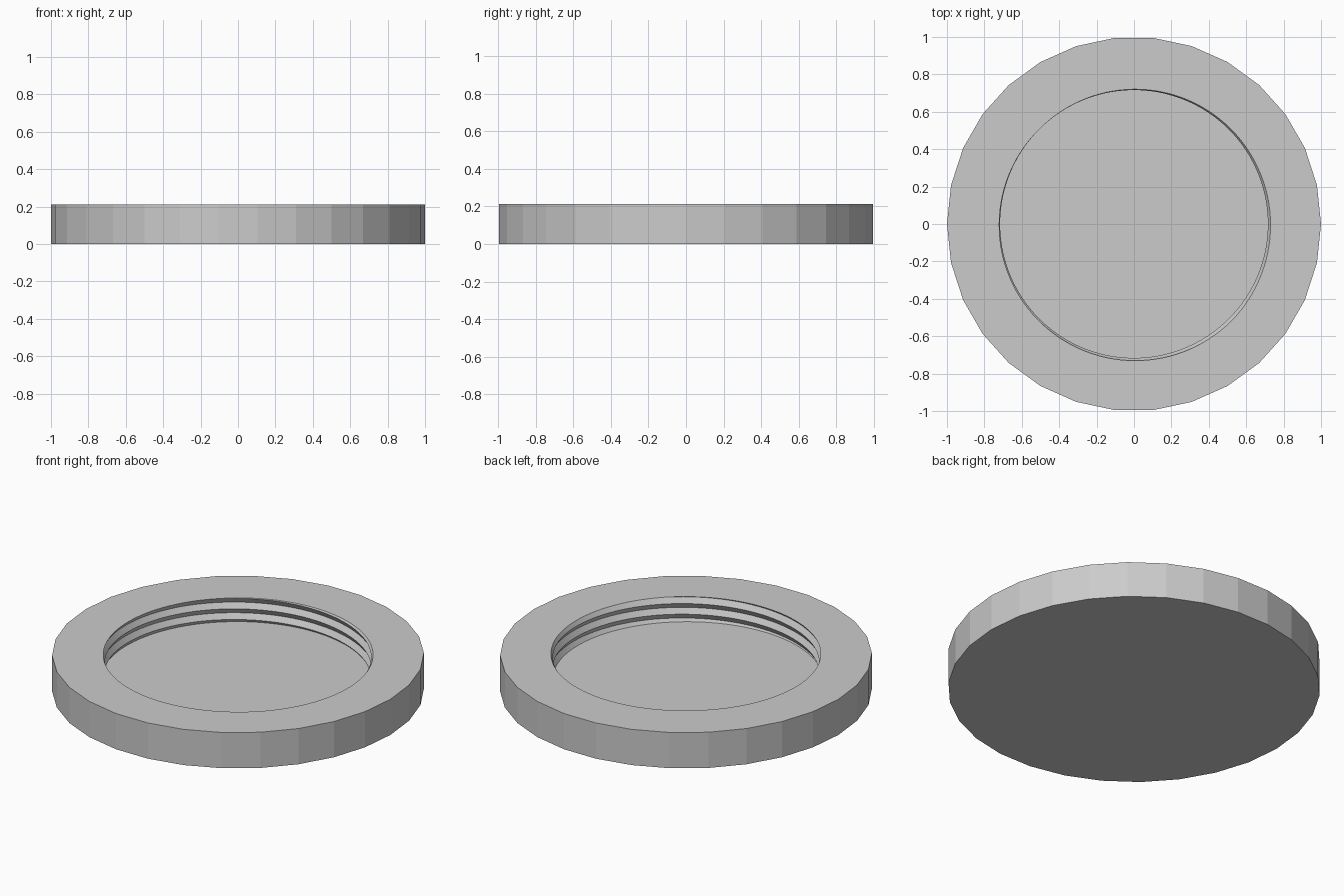
import bpy, bmesh
from math import sin, cos, tau, radians, floor

OUTER_R, SIDES, HEIGHT = 1.0, 30, 0.212
FLOOR_Z = 0.067
CREST_R, ROOT_R, PITCH = 0.716, 0.735, 0.063
START = radians(135)      # direction where a thread crest meets the rim
STEPS = 120

cube = bpy.data.objects.get("Cube")
if cube:
    bpy.data.objects.remove(cube, do_unlink=True)


def make_material(name, color):
    mat = bpy.data.materials.new(name)
    mat.use_nodes = True
    mat.diffuse_color = color
    mat.node_tree.nodes["Principled BSDF"].inputs["Base Color"].default_value = color
    return mat


def crest_height(angle):
    return HEIGHT + PITCH * (angle - START) / tau


def thread_radius(angle, z):
    """V-shaped thread: crest at whole turns, root halfway between."""
    turn = (z - crest_height(angle)) / PITCH
    turn -= floor(turn)
    return CREST_R + (ROOT_R - CREST_R) * (1 - abs(2 * turn - 1))


def edges_at(bm, z):
    return [e for e in bm.edges if all(abs(v.co.z - z) < 1e-5 for v in e.verts)]


bm = bmesh.new()

# Threaded inner wall: crest and root lines climb as one helix
columns = []
for i in range(STEPS + 1):
    angle = tau * i / STEPS
    column = []
    for k in range(-9, 4):
        z = min(max(crest_height(angle) + k * PITCH / 2, FLOOR_Z), HEIGHT)
        r = thread_radius(angle, z)
        column.append(bm.verts.new((r * cos(angle), r * sin(angle), z)))
    columns.append(column)
for a, b in zip(columns, columns[1:]):
    for k in range(len(a) - 1):
        bm.faces.new((a[k], a[k + 1], b[k + 1], b[k]))
bmesh.ops.remove_doubles(bm, verts=bm.verts[:], dist=1e-5)

# Recessed floor
bmesh.ops.triangle_fill(bm, edges=edges_at(bm, FLOOR_Z), use_beauty=True)

# Faceted outer wall and flat underside
rings = [[bm.verts.new((OUTER_R * cos(tau * i / SIDES), OUTER_R * sin(tau * i / SIDES), z))
          for i in range(SIDES)] for z in (0, HEIGHT)]
low, high = rings
for i in range(SIDES):
    j = (i + 1) % SIDES
    bm.faces.new((low[i], low[j], high[j], high[i]))
bm.faces.new(low[::-1])

# Flat rim between the outer wall and the thread
bmesh.ops.triangle_fill(bm, edges=edges_at(bm, HEIGHT), use_beauty=True, normal=(0, 0, 1))
bmesh.ops.recalc_face_normals(bm, faces=bm.faces[:])

mesh = bpy.data.meshes.new("threaded_cap")
bm.to_mesh(mesh)
bm.free()
cap = bpy.data.objects.new("threaded_cap", mesh)
bpy.context.collection.objects.link(cap)
mesh.materials.append(make_material("light grey", (0.6, 0.6, 0.6, 1)))

# Smooth thread, crisp facets and rims
bpy.ops.object.select_all(action='DESELECT')
cap.select_set(True)
bpy.context.view_layer.objects.active = cap
bpy.ops.object.shade_smooth_by_angle(angle=radians(9))
